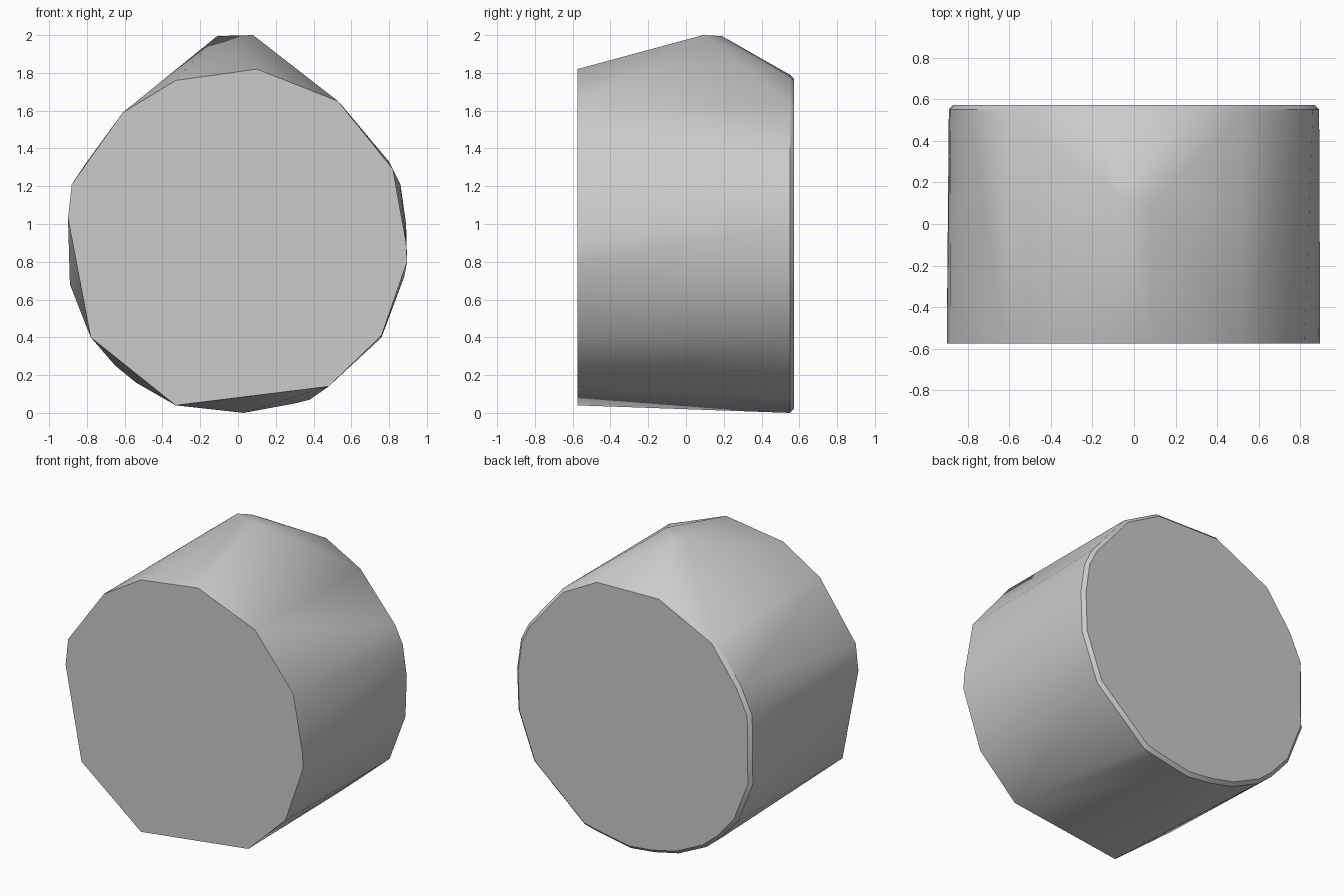
import bpy
import bmesh
import math

cube = bpy.data.objects.get("Cube")
if cube:
    bpy.data.objects.remove(cube, do_unlink=True)

# Flat front outline (x, z)
FRONT = [(-.33, 1.76), (.10, 1.82), (.53, 1.65), (.82, 1.29), (.89, .90),
         (.895, .80), (.76, .41), (.48, .14), (-.33, .04), (-.78, .40),
         (-.90, 1.03), (-.88, 1.21), (-.61, 1.59)]
# Rounder back outline (x, z)
BACK = [(-.20, 1.79), (.28, 1.78), (.54, 1.64), (.80, 1.33), (.86, 1.21),
        (.89, 1.0), (.88, .72), (.76, .40), (.38, .07), (.30, .05), (.03, 0),
        (-.15, .02), (-.33, .06), (-.54, .16), (-.65, .25), (-.78, .40),
        (-.89, .68), (-.885, 1.15), (-.80, 1.33), (-.61, 1.59)]
# Blunt ridge on the top (x, y, z)
PEAK = [(-.11, .15, 1.995), (.08, .09, 2.0), (-.03, .19, 1.995)]


def ring(outline, y, scale=1.0):
    """Place an outline at depth y, shrunk about its middle."""
    return [(x * scale, y, .9 + (z - .9) * scale) for x, z in outline]


# Front face, back rim and slightly smaller back face wrapped in one skin
points = ring(FRONT, -.575) + ring(BACK, .55) + ring(BACK, .572, .975) + PEAK
bm = bmesh.new()
for p in points:
    bm.verts.new(p)
hull = bmesh.ops.convex_hull(bm, input=bm.verts)
loose = {g for g in hull["geom_interior"] + hull["geom_unused"]
         if isinstance(g, bmesh.types.BMVert)}
bmesh.ops.delete(bm, geom=list(loose), context='VERTS')
bmesh.ops.dissolve_limit(bm, angle_limit=math.radians(.5),
                         verts=bm.verts, edges=bm.edges)
bmesh.ops.recalc_face_normals(bm, faces=bm.faces)

mesh = bpy.data.meshes.new("rough_drum")
bm.to_mesh(mesh)
bm.free()
drum = bpy.data.objects.new("rough_drum", mesh)
bpy.context.collection.objects.link(drum)

# Plain grey surface
grey = bpy.data.materials.new("plain_grey")
grey.use_nodes = True
colour = (.6, .6, .6, 1)
grey.diffuse_color = colour
grey.node_tree.nodes["Principled BSDF"].inputs["Base Color"].default_value = colour
mesh.materials.append(grey)

# Smooth sides with crisp rims
bpy.ops.object.select_all(action='DESELECT')
drum.select_set(True)
bpy.context.view_layer.objects.active = drum
bpy.ops.object.shade_smooth_by_angle(angle=math.radians(35))
